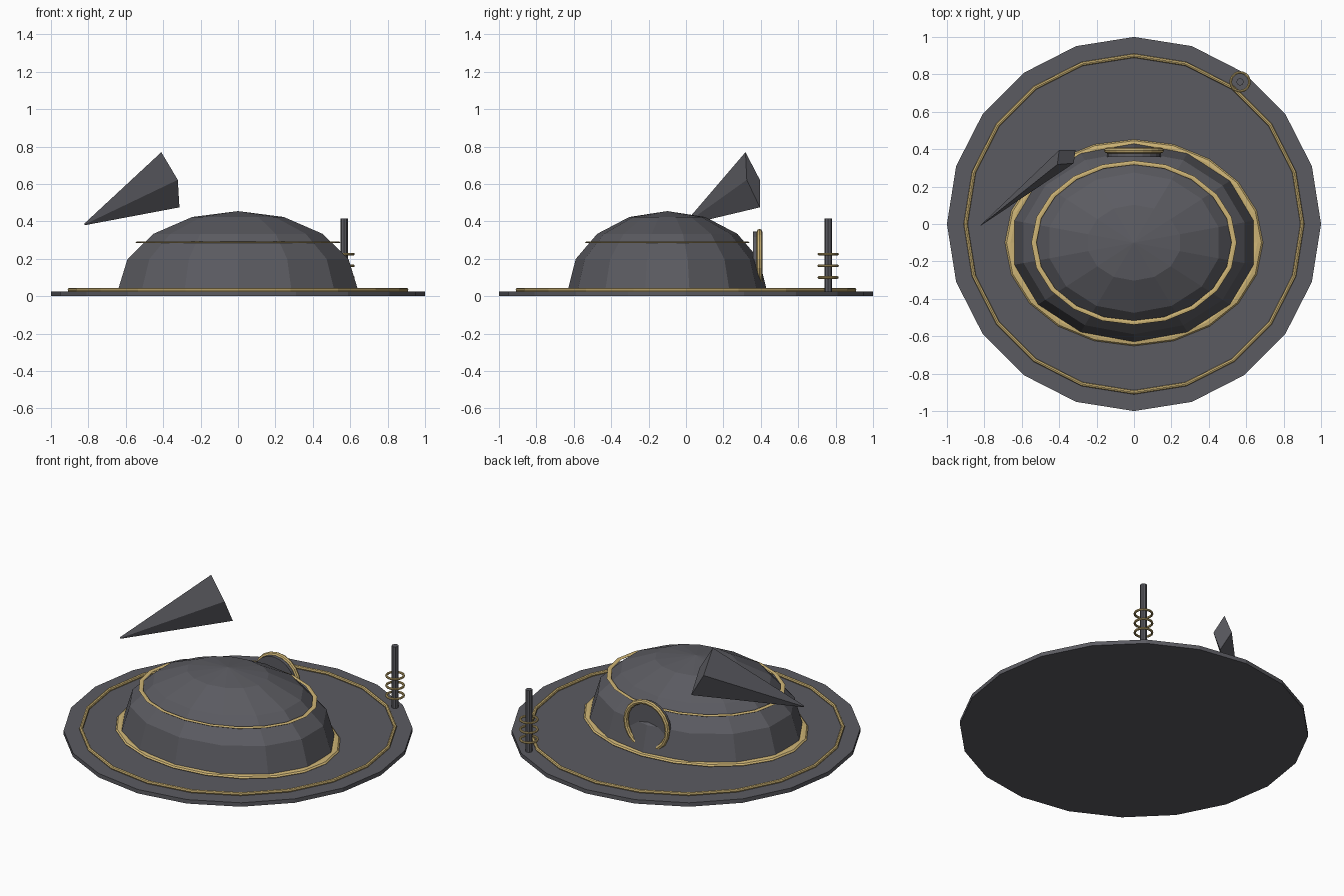
import bpy, math
from mathutils import Vector

if "Cube" in bpy.data.objects:
    bpy.data.objects.remove(bpy.data.objects["Cube"], do_unlink=True)


def material(name, color):
    m = bpy.data.materials.new(name)
    m.use_nodes = True
    m.diffuse_color = color
    m.node_tree.nodes["Principled BSDF"].inputs["Base Color"].default_value = color
    return m


GREY = material("dark grey", (0.105, 0.105, 0.12, 1))
GOLD = material("gold", (0.62, 0.46, 0.18, 1))


def finish(name, mat, scale=(1, 1, 1)):
    ob = bpy.context.object
    ob.name = name
    ob.scale = scale
    ob.data.materials.append(mat)
    return ob


def cylinder(name, radius, depth, loc, sides, rot=(0, 0, 0)):
    bpy.ops.mesh.primitive_cylinder_add(vertices=sides, radius=radius, depth=depth,
                                        location=loc, rotation=rot)
    return finish(name, GREY)


def ring(name, major, minor, loc, scale=(1, 1, 1), rot=(0, 0, 0), segs=20):
    bpy.ops.mesh.primitive_torus_add(major_radius=major, minor_radius=minor, major_segments=segs,
                                     minor_segments=8, location=loc, rotation=rot)
    return finish(name, GOLD, scale)


def mesh_object(name, verts, faces, mat):
    me = bpy.data.meshes.new(name)
    me.from_pydata(verts, [], faces)
    me.materials.append(mat)
    ob = bpy.data.objects.new(name, me)
    bpy.context.collection.objects.link(ob)
    return ob


# Ground disc with its trim
cylinder("base_disc", 1, 0.025, (0, 0, 0.0125), 20)
ring("base_trim", 0.9, 0.011, (0, 0, 0.034))

# Faceted half-ellipsoid dome
SIDES, STEPS = 14, 4
verts, faces = [(0, -0.1, 0.455)], []
for i in range(1, STEPS + 1):
    t = math.pi / 2 * i / STEPS
    for k in range(SIDES):
        a = 2 * math.pi * k / SIDES
        verts.append((0.656 * math.sin(t) * math.sin(a),
                      -0.1 + 0.53 * math.sin(t) * math.cos(a),
                      0.04 + 0.415 * math.cos(t)))
for k in range(SIDES):
    n = (k + 1) % SIDES
    faces.append((0, n + 1, k + 1))
    for i in range(STEPS - 1):
        r, s = 1 + i * SIDES, 1 + (i + 1) * SIDES
        faces.append((r + k, r + n, s + n, s + k))
mesh_object("dome", verts, faces, GREY)

# Flattened oval trims around the dome
ring("dome_foot_trim", 0.66, 0.03, (0, -0.1, 0.03), (1, 0.8, 0.4))
ring("dome_band", 0.535, 0.014, (0, -0.1, 0.288), (1, 0.8, 0.3))

# Round doorway at the back
upright = (math.pi / 2, 0, 0)
cylinder("door_disc", 0.145, 0.02, (0, 0.367, 0.2), 20, upright)
ring("door_frame", 0.145, 0.015, (0, 0.393, 0.2), rot=upright)

# Antenna mast with three hoops
cylinder("antenna_mast", 0.02, 0.39, (0.567, 0.76, 0.22), 8)
for i in range(3):
    ring(f"antenna_hoop_{i + 1}", 0.05, 0.007, (0.567, 0.76, 0.1 + 0.0625 * i))

# Floating four-sided spike with a slightly blunt tip
big = [Vector(p) for p in ((-0.41, 0.318, 0.77), (-0.322, 0.325, 0.622),
                           (-0.313, 0.395, 0.475), (-0.4, 0.395, 0.622))]
centre = sum(big, Vector()) / 4
tip = Vector((-0.82, -0.008, 0.384))
small = [tip + (p - centre) * 0.03 for p in big]
sides = [(k, 4 + k, 4 + (k + 1) % 4, (k + 1) % 4) for k in range(4)]
mesh_object("floating_spike", big + small, [(0, 1, 2, 3), (7, 6, 5, 4)] + sides, GREY)
